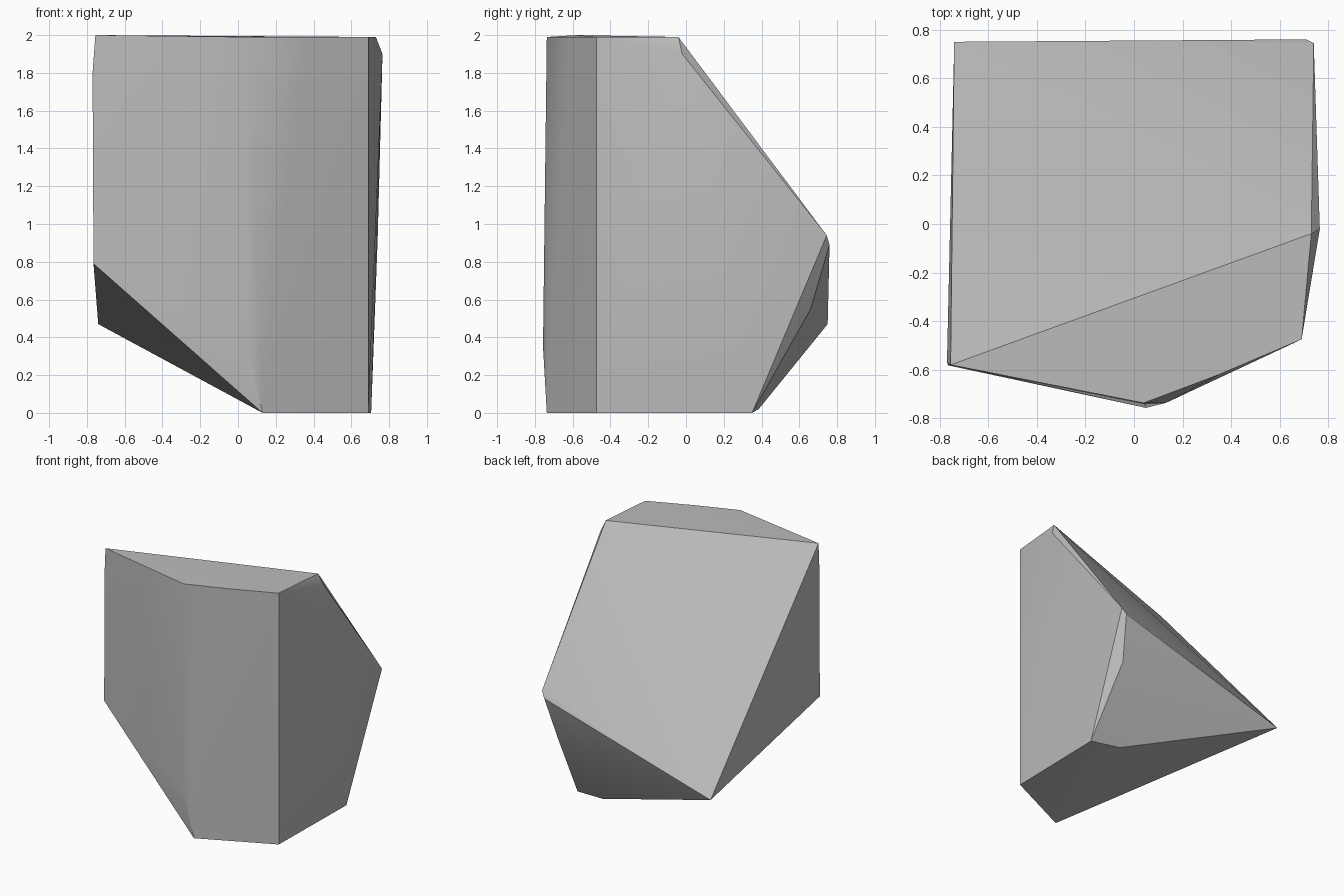
import bpy
import bmesh
import math

default = bpy.data.objects.get("Cube")
if default:
    bpy.data.objects.remove(default, do_unlink=True)

# Stone colour
stone = bpy.data.materials.new("stone grey")
stone.use_nodes = True
colour = (0.5, 0.5, 0.5, 1)
stone.diffuse_color = colour
stone.node_tree.nodes["Principled BSDF"].inputs["Base Color"].default_value = colour

# Corners of the chipped boulder, grouped by region
top_rim = [(-.755, -.58, 2), (.04, -.737, 1.99), (.35, -.62, 1.99),
           (.69, -.475, 1.99), (.73, -.04, 1.99), (.765, -.02, 1.9)]
front_edges = [(-.77, -.57, 1.8), (-.765, -.582, .79), (.05, -.757, .35)]
back_corners = [(-.74, .75, .47), (.74, .745, .94), (.71, .76, .89), (.66, .66, .55)]
base_rim = [(.13, -.737, 0), (.69, -.475, 0), (.705, .35, 0), (.46, .385, .02)]

# Wrap the corners into one convex rock
bm = bmesh.new()
for corner in top_rim + front_edges + back_corners + base_rim:
    bm.verts.new(corner)
hull = bmesh.ops.convex_hull(bm, input=bm.verts)
loose = {v for v in hull["geom_interior"] + hull["geom_unused"]
         if isinstance(v, bmesh.types.BMVert)}
bmesh.ops.delete(bm, geom=list(loose), context='VERTS')
bmesh.ops.recalc_face_normals(bm, faces=bm.faces)
mesh = bpy.data.meshes.new("boulder")
bm.to_mesh(mesh)
bm.free()
mesh.materials.append(stone)

# Soft shading across the shallow facets, sharp at the breaks
boulder = bpy.data.objects.new("boulder", mesh)
bpy.context.collection.objects.link(boulder)
bpy.context.view_layer.objects.active = boulder
boulder.select_set(True)
bpy.ops.object.shade_smooth_by_angle(angle=math.radians(30))
